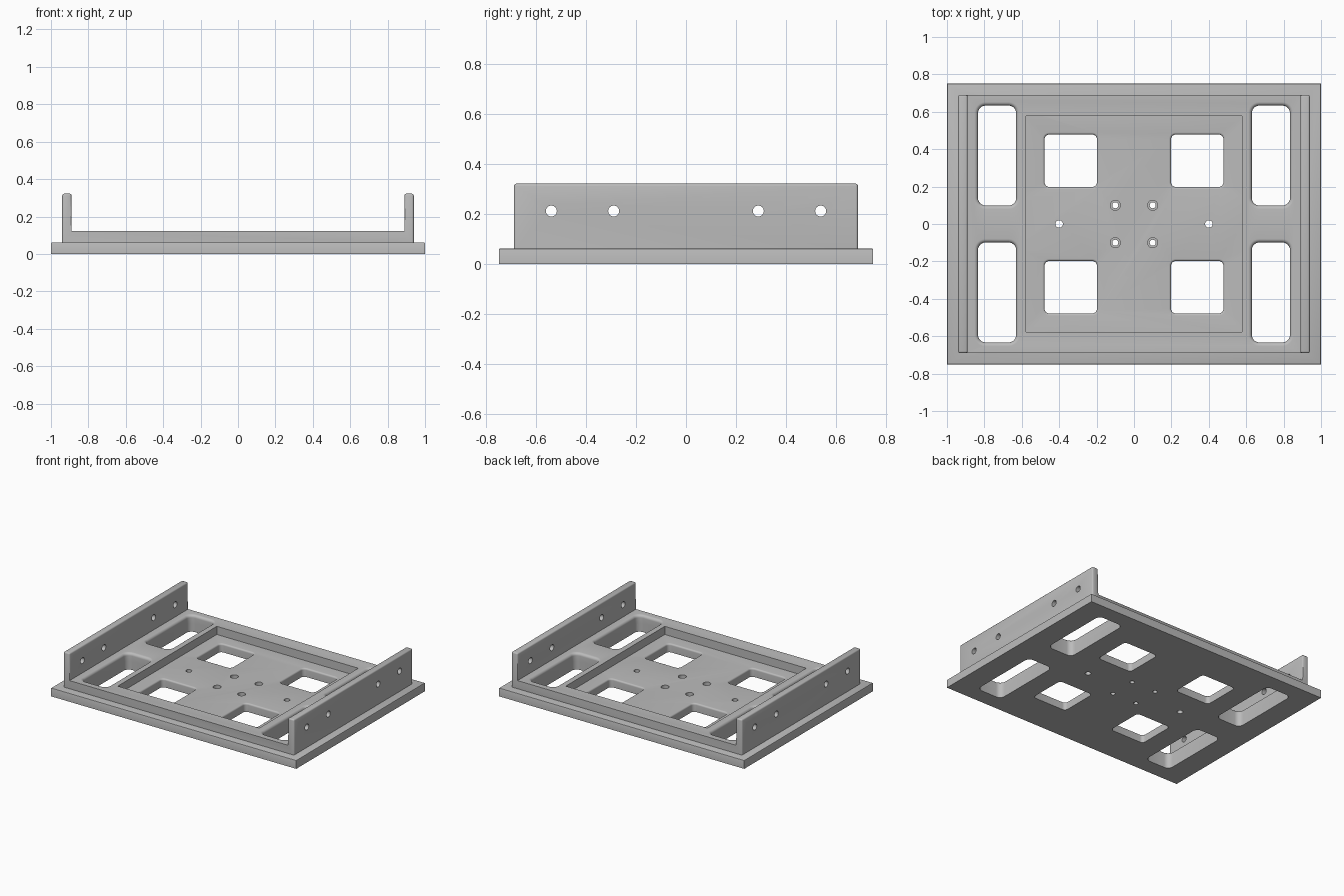
import bpy, bmesh, math
from mathutils import Matrix

cube = bpy.data.objects.get("Cube")
if cube:
    bpy.data.objects.remove(cube, do_unlink=True)

# One grey material for the whole plate
GREY = (0.5, 0.5, 0.5, 1)
metal = bpy.data.materials.new("plain grey")
metal.use_nodes = True
metal.diffuse_color = GREY
metal.node_tree.nodes["Principled BSDF"].inputs["Base Color"].default_value = GREY

BASE_TOP, DECK, WALL_TOP = 0.062, 0.122, 0.322


def make_object(name, bm):
    bmesh.ops.recalc_face_normals(bm, faces=bm.faces)
    mesh = bpy.data.meshes.new(name)
    bm.to_mesh(mesh)
    bm.free()
    obj = bpy.data.objects.new(name, mesh)
    mesh.materials.append(metal)
    bpy.context.collection.objects.link(obj)
    return obj


def extrude_profile(points, half_depth):
    """Extrude an x-z outline along y."""
    bm = bmesh.new()
    face = bm.faces.new([bm.verts.new((x, -half_depth, z)) for x, z in points])
    new = bmesh.ops.extrude_face_region(bm, geom=[face])["geom"]
    verts = [v for v in new if isinstance(v, bmesh.types.BMVert)]
    bmesh.ops.translate(bm, verts=verts, vec=(0, 2 * half_depth, 0))
    return bm


def rounded_rect(hx, hy, r, segments=6):
    points = []
    for i, (sx, sy) in enumerate([(1, 1), (-1, 1), (-1, -1), (1, -1)]):
        for k in range(segments + 1):
            a = math.pi / 2 * (i + k / segments)
            points.append((sx * (hx - r) + r * math.cos(a), sy * (hy - r) + r * math.sin(a)))
    return points


def window_cutter(x, y, hx, hy, corner, top, fillet):
    """Rounded window whose upper rim flares out in a quarter round."""
    levels = [(-0.1, 0)]
    for k in range(7):
        a = math.pi / 2 * k / 6
        levels.append((top - fillet + fillet * math.sin(a), fillet * (1 - math.cos(a))))
    levels.append((top + 0.04, fillet))
    bm = bmesh.new()
    rings = [[bm.verts.new((x + px, y + py, z)) for px, py in
              rounded_rect(hx + grow, hy + grow, corner + grow)] for z, grow in levels]
    for low, high in zip(rings, rings[1:]):
        for i in range(len(low)):
            j = (i + 1) % len(low)
            bm.faces.new((low[i], low[j], high[j], high[i]))
    bm.faces.new(rings[0])
    bm.faces.new(rings[-1])
    return make_object("window_cutter", bm)


def hole_cutter(location, radius, length, axis="Z"):
    turn = Matrix.Rotation(math.pi / 2, 4, "Y") if axis == "X" else Matrix()
    bm = bmesh.new()
    bmesh.ops.create_cone(bm, cap_ends=True, segments=32, radius1=radius, radius2=radius,
                          depth=length, matrix=Matrix.Translation(location) @ turn)
    return make_object("hole_cutter", bm)


def box_cutter(half, low, high):
    return make_object("box_cutter", extrude_profile(
        [(-half, low), (half, low), (half, high), (-half, high)], half))


def cut(obj, cutters):
    bpy.context.view_layer.objects.active = obj
    for cutter in cutters:
        mod = obj.modifiers.new("cut", "BOOLEAN")
        mod.operation, mod.solver, mod.object = "DIFFERENCE", "EXACT", cutter
        bpy.ops.object.modifier_apply(modifier=mod.name)


def bevel_edges(bm, rule, width, segments):
    edges = [e for e in bm.edges if rule((e.verts[0].co + e.verts[1].co) / 2)]
    bmesh.ops.bevel(bm, geom=edges, offset=width, segments=segments, affect="EDGES", profile=0.5)


# Base plate with softened upper rim
bm = extrude_profile([(-1, 0), (1, 0), (1, BASE_TOP), (-1, BASE_TOP)], 0.75)
bevel_edges(bm, lambda c: c.z > BASE_TOP - 0.001, 0.006, 2)
base_plate = make_object("base_plate", bm)

# Raised tray with an upright wall on each side
right = [(0.94, BASE_TOP), (0.94, WALL_TOP), (0.89, WALL_TOP), (0.89, DECK)]
bm = extrude_profile(right + [(-x, z) for x, z in reversed(right)], 0.69)
bevel_edges(bm, lambda c: c.z > DECK + 0.01 and not (abs(c.x) < 0.9 and abs(c.y) < 0.6 and c.z < 0.3),
            0.01, 3)
tray = make_object("raised_tray", bm)

# Cutters
signs = [(sx, sy) for sx in (-1, 1) for sy in (-1, 1)]
side_windows = [window_cutter(sx * 0.732, sy * 0.366, 0.102, 0.267, 0.04, DECK, 0.02)
                for sx, sy in signs]
square_windows = [window_cutter(sx * 0.338, sy * 0.338, 0.14, 0.14, 0.025, BASE_TOP, 0.012)
                  for sx, sy in signs]
bolt_holes = [hole_cutter((sx * 0.1, sy * 0.1, 0), 0.016, 0.4) for sx, sy in signs]
counterbores = [hole_cutter((sx * 0.1, sy * 0.1, BASE_TOP), 0.027, 0.05) for sx, sy in signs]
pin_holes = [hole_cutter((x, 0, 0), 0.02, 0.4) for x in (-0.4, 0.4)]
wall_holes = [hole_cutter((0, y, 0.212), 0.022, 2.4, "X") for y in (-0.54, -0.29, 0.29, 0.54)]
recess = [box_cutter(0.577, 0.0, 0.2)]

cut(base_plate, side_windows + square_windows + bolt_holes + counterbores + pin_holes)
cut(tray, recess + side_windows + wall_holes)

for cutter in (side_windows + square_windows + bolt_holes + counterbores
               + pin_holes + wall_holes + recess):
    bpy.data.objects.remove(cutter, do_unlink=True)

# Smooth the fillets and holes, keep hard edges
for obj in (base_plate, tray):
    bpy.ops.object.select_all(action="DESELECT")
    obj.select_set(True)
    bpy.context.view_layer.objects.active = obj
    bpy.ops.object.shade_smooth_by_angle(angle=math.radians(32))
